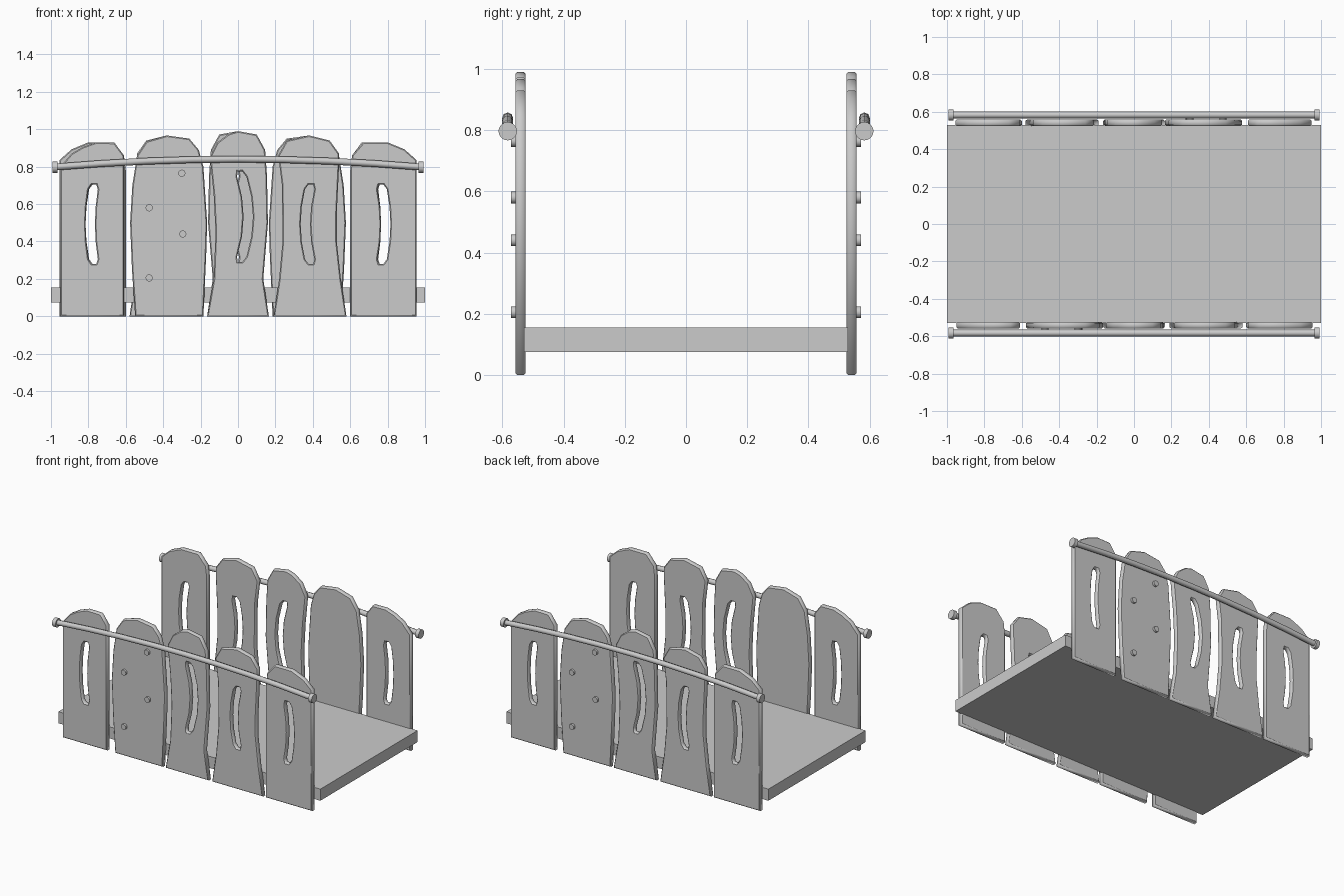
import bpy
import math
from mathutils import Matrix

if "Cube" in bpy.data.objects:
    bpy.data.objects.remove(bpy.data.objects["Cube"])

BEV = 0.006


def finish(obj, angle=None):
    bpy.ops.object.select_all(action='DESELECT')
    obj.select_set(True)
    bpy.context.view_layer.objects.active = obj
    if obj.type == 'CURVE':
        bpy.ops.object.convert(target='MESH')
        obj = bpy.context.view_layer.objects.active
    if angle:
        bpy.ops.object.shade_smooth_by_angle(angle=math.radians(angle))
    return obj


def slot(x_end, x_mid, z_low, z_high, half=0.025):
    """Bowed slot outline: right side upwards, left side downwards."""
    ts = [0, 0.06, 0.28, 0.5, 0.72, 0.94, 1]
    right, left = [], []
    for t in ts:
        x = x_end + (x_mid - x_end) * 4 * t * (1 - t)
        z = z_low + (z_high - z_low) * t
        w = half * 0.5 if t in (0, 1) else half
        right.append((x + w, z))
        left.append((x - w, z))
    return right + left[::-1]


def panel(name, outlines):
    """Flat board from closed outlines in the XZ plane, chamfered edges."""
    cu = bpy.data.curves.new(name, 'CURVE')
    cu.dimensions = '2D'
    cu.fill_mode = 'BOTH'
    cu.extrude = 0.0165 - BEV
    cu.bevel_depth = BEV
    cu.bevel_resolution = 0
    cu.offset = -BEV
    for pts in outlines:
        sp = cu.splines.new('POLY')
        sp.points.add(len(pts) - 1)
        for p, (x, z) in zip(sp.points, pts):
            p.co = (x, z, 0, 1)
        sp.use_cyclic_u = True
    obj = bpy.data.objects.new(name, cu)
    bpy.context.collection.objects.link(obj)
    obj.rotation_euler = (math.pi / 2, 0, 0)
    obj.location = (0, -0.541, 0)
    return finish(obj)


def rod(name, x, y, z, radius, depth, axis, sides=20):
    rot = (0, math.pi / 2, 0) if axis == 'X' else (math.pi / 2, 0, 0)
    bpy.ops.mesh.primitive_cylinder_add(vertices=sides, radius=radius, depth=depth,
                                        location=(x, y, z), rotation=rot)
    obj = bpy.context.object
    obj.name = name
    return finish(obj, 40)


side = []

# Five shaped boards of the front side
boards = {
    "outer_board_left": [
        [(-.95, 0), (-.95, .80), (-.89, .87), (-.83, .905), (-.76, .93), (-.66, .928),
         (-.61, .86), (-.61, 0)],
        slot(-.77, -.79, .28, .705)],
    "climbing_board": [
        [(-.55, 0), (-.567, .25), (-.577, .5), (-.565, .7), (-.54, .86), (-.49, .935),
         (-.38, .967), (-.26, .95), (-.21, .89), (-.185, .8), (-.165, .5), (-.17, .33),
         (-.185, 0)]],
    "middle_board": [
        [(-.165, 0), (-.13, .2), (-.12, .45), (-.13, .65), (-.15, .85), (-.11, .93),
         (-.05, .975), (0, .99), (.1, .972), (.145, .89), (.155, .75), (.16, .5),
         (.135, .2), (.165, 0)],
        slot(.01, .055, .29, .775)],
    "waisted_board": [
        [(.19, 0), (.22, .2), (.238, .4), (.235, .7), (.215, .86), (.26, .94),
         (.38, .967), (.49, .94), (.54, .87), (.54, .8), (.528, .55), (.528, .4),
         (.55, .2), (.58, 0)],
        slot(.39, .36, .28, .705)],
    "outer_board_right": [
        [(.60, 0), (.60, .78), (.61, .86), (.67, .93), (.80, .93), (.89, .893),
         (.955, .835), (.955, 0)],
        slot(.765, .79, .28, .705)],
}
for name, outlines in boards.items():
    side.append(panel(name, outlines))

# Climbing bolts
for i, (x, z) in enumerate([(-.30, .765), (-.475, .58), (-.295, .44), (-.475, .205)]):
    side.append(rod(f"bolt_{i + 1}", x, -.56, z, .019, .024, 'Y', 16))

# Arched handrail
cu = bpy.data.curves.new("handrail", 'CURVE')
cu.dimensions = '3D'
cu.bevel_depth = 0.018
cu.bevel_resolution = 2
cu.use_fill_caps = True
sp = cu.splines.new('POLY')
sp.points.add(8)
for i, p in enumerate(sp.points):
    x = -0.975 + 1.95 * i / 8
    p.co = (x, -.583, .84 - .044 * x * x, 1)
rail = bpy.data.objects.new("handrail", cu)
bpy.context.collection.objects.link(rail)
side.append(finish(rail, 50))

# Rail end knobs
for s, label in ((-1, "left"), (1, "right")):
    side.append(rod(f"rail_knob_{label}", s * .978, -.583, .797, .03, .026, 'X'))

# Back side is the front side turned half round
turn = Matrix.Rotation(math.pi, 4, 'Z')
bpy.context.view_layer.update()
for obj in side:
    base = obj.name
    twin = obj.copy()
    twin.data = obj.data.copy()
    twin.name = "back_" + base
    obj.name = "front_" + base
    bpy.context.collection.objects.link(twin)
    twin.matrix_world = turn @ obj.matrix_world

# Deck
bpy.ops.mesh.primitive_cube_add(size=1, location=(0, 0, .115))
deck = bpy.context.object
deck.name = "deck"
deck.scale = (2, 1.06, .08)
bpy.ops.object.transform_apply(location=False, rotation=False, scale=True)
